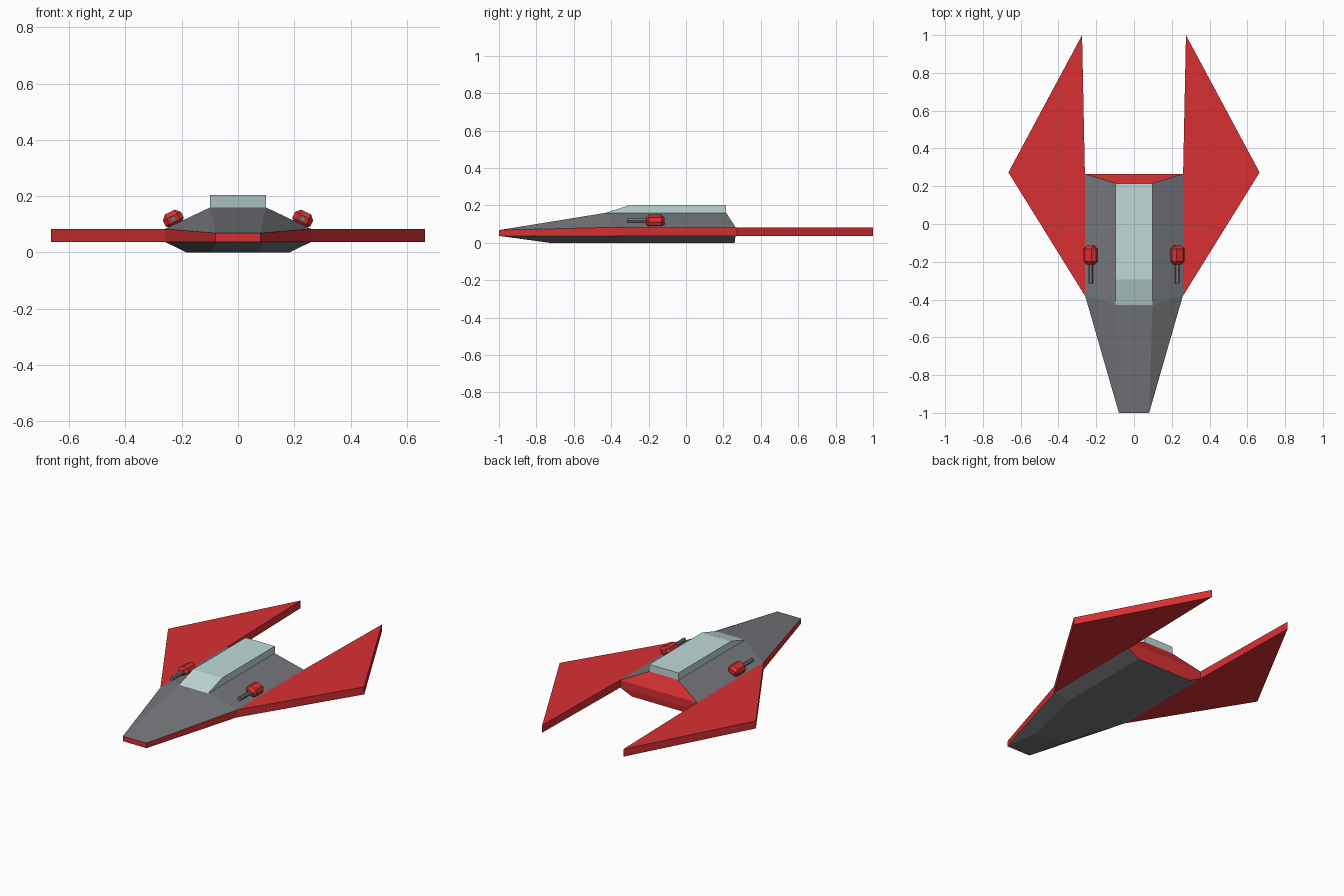
import bpy, bmesh, math
from mathutils import Matrix

if "Cube" in bpy.data.objects:
    bpy.data.objects.remove(bpy.data.objects["Cube"])


def material(name, colour):
    m = bpy.data.materials.new(name)
    m.diffuse_color = (*colour, 1)
    m.use_nodes = True
    m.node_tree.nodes["Principled BSDF"].inputs["Base Color"].default_value = m.diffuse_color
    return m


RED = material("red paint", (0.69, 0.03, 0.032))
GREY = material("hull grey", (0.18, 0.185, 0.198))
GLASS = material("pale glass", (0.52, 0.70, 0.69))


def finish(name, bm, *mats):
    bmesh.ops.recalc_face_normals(bm, faces=bm.faces)
    me = bpy.data.meshes.new(name)
    bm.to_mesh(me)
    bm.free()
    for m in mats:
        me.materials.append(m)
    ob = bpy.data.objects.new(name, me)
    bpy.context.collection.objects.link(ob)
    return ob


def prism(name, points, offset, mat):
    bm = bmesh.new()
    face = bm.faces.new([bm.verts.new(p) for p in points])
    ext = bmesh.ops.extrude_face_region(bm, geom=[face])
    moved = [v for v in ext["geom"] if isinstance(v, bmesh.types.BMVert)]
    bmesh.ops.translate(bm, vec=offset, verts=moved)
    return finish(name, bm, mat)


# Fuselage: faceted hull around belt, deck and keel points
half = [
    (0.08, -1.0, 0.037), (0.26, -0.375, 0.037), (0.26, 0.265, 0.037),   # belt bottom
    (0.08, -1.0, 0.068), (0.26, -0.375, 0.083), (0.26, 0.265, 0.083),   # belt top
    (0.098, -0.43, 0.16), (0.098, 0.215, 0.16),                         # deck
    (0.09, -0.73, 0.0), (0.185, -0.34, 0.0), (0.185, 0.26, 0.0),        # keel
]
bm = bmesh.new()
for x, y, z in half:
    bm.verts.new((x, y, z))
    bm.verts.new((-x, y, z))
bmesh.ops.convex_hull(bm, input=bm.verts[:])
bmesh.ops.dissolve_limit(bm, angle_limit=math.radians(1),
                         verts=bm.verts[:], edges=bm.edges[:])
bm.normal_update()
for f in bm.faces:
    # rear faces and the upright belt are red
    if f.normal.y > 0.5 or abs(f.normal.z) < 0.15:
        f.material_index = 1
finish("fuselage", bm, GREY, RED)

# Canopy with sloped windscreen
profile = [(-0.43, 0.16), (-0.295, 0.203), (0.215, 0.203), (0.215, 0.16)]
prism("canopy", [(-0.099, y, z) for y, z in profile], (0.198, 0, 0), GLASS)

wing = [(0.26, -0.38), (0.665, 0.273), (0.275, 1.0), (0.26, 0.265)]
for side, label in ((-1, "left"), (1, "right")):
    # Swept wing
    prism(label + "_wing", [(side * x, y, 0.037) for x, y in wing], (0, 0, 0.046), RED)

    # Gun pod and barrel, tilted with the hull side
    place = (Matrix.Translation((side * 0.23, -0.165, 0.118))
             @ Matrix.Rotation(side * math.radians(26), 4, 'Y'))
    bm = bmesh.new()
    bmesh.ops.create_cube(bm, size=1, matrix=Matrix.Diagonal((0.072, 0.1, 0.056, 1)))
    bmesh.ops.bevel(bm, geom=bm.edges[:], offset=0.017, segments=1, affect='EDGES')
    bm.transform(place)
    finish(label + "_gun_pod", bm, RED)

    bm = bmesh.new()
    bmesh.ops.create_cone(bm, cap_ends=True, segments=6, radius1=0.012, radius2=0.012,
                          depth=0.13, matrix=Matrix.Translation((0, -0.085, 0))
                          @ Matrix.Rotation(math.pi / 2, 4, 'X'))
    bm.transform(place)
    finish(label + "_gun_barrel", bm, GREY)
